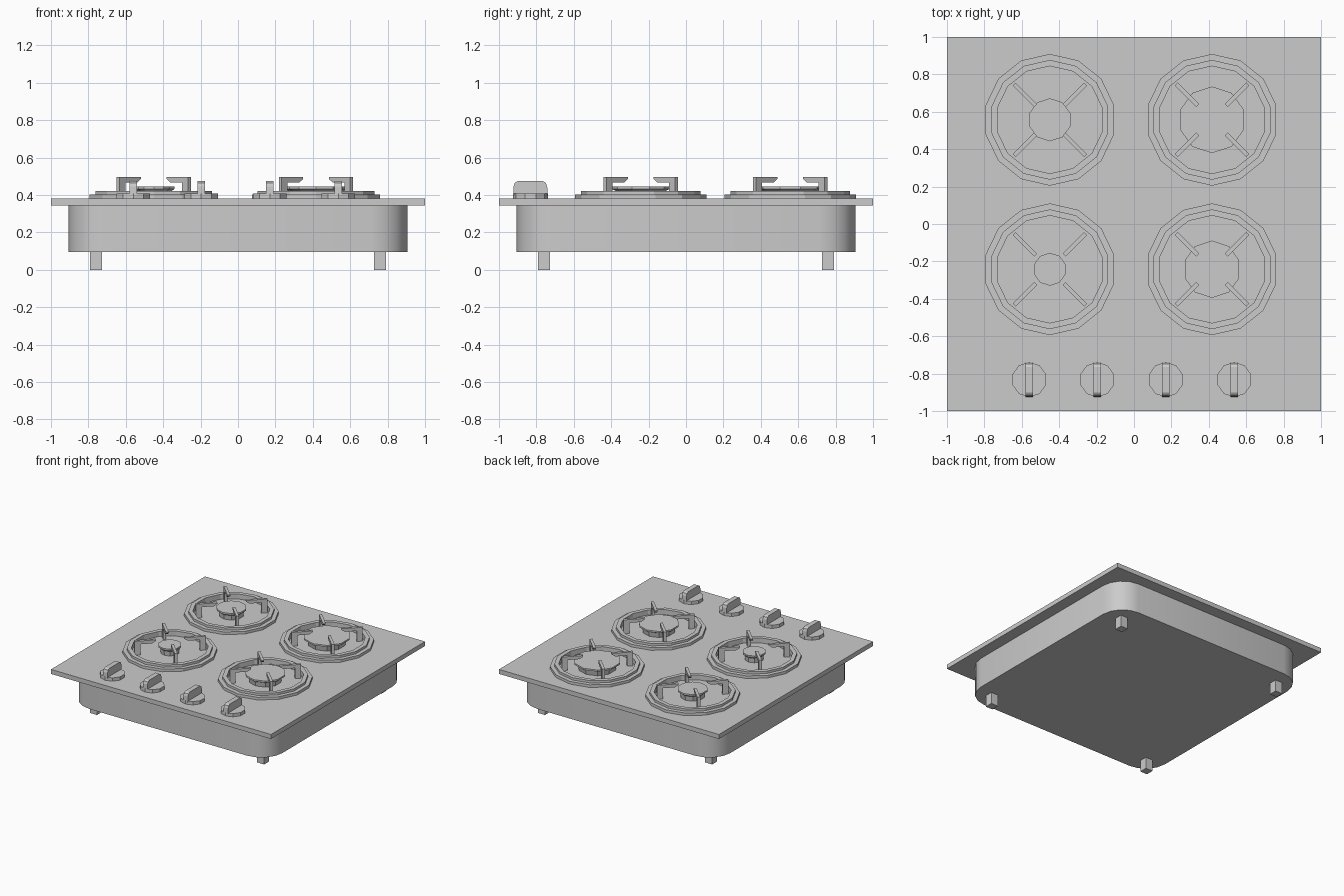
import bpy, bmesh
from math import sin, cos, pi, radians
from mathutils import Matrix, Vector

if "Cube" in bpy.data.objects:
    bpy.data.objects.remove(bpy.data.objects["Cube"])


def make(name, bm, loc=(0, 0, 0)):
    bmesh.ops.recalc_face_normals(bm, faces=bm.faces[:])
    me = bpy.data.meshes.new(name)
    bm.to_mesh(me)
    bm.free()
    ob = bpy.data.objects.new(name, me)
    ob.location = loc
    bpy.context.collection.objects.link(ob)
    return ob


def extrude(bm, pts, vec):
    """Prism from a planar outline swept along vec."""
    face = bm.faces.new([bm.verts.new(p) for p in pts])
    res = bmesh.ops.extrude_face_region(bm, geom=[face], use_keep_orig=True)
    moved = [v for v in res["geom"] if isinstance(v, bmesh.types.BMVert)]
    bmesh.ops.translate(bm, verts=moved, vec=vec)


def lathe(bm, profile, n, closed=False):
    """Rings of n sides from (radius, z) points, starting with a vertex at +y."""
    rings = [[bm.verts.new((r * cos(pi / 2 + 2 * pi * i / n),
                            r * sin(pi / 2 + 2 * pi * i / n), z))
              for i in range(n)] for r, z in profile]
    pairs = list(zip(rings, rings[1:]))
    if closed:
        pairs.append((rings[-1], rings[0]))
    else:
        bm.faces.new(rings[0])
        bm.faces.new(rings[-1])
    for a, b in pairs:
        for i in range(n):
            j = (i + 1) % n
            bm.faces.new((a[i], a[j], b[j], b[i]))


def box(name, size, loc):
    bm = bmesh.new()
    bmesh.ops.create_cube(bm, size=1, matrix=Matrix.Diagonal((*size, 1)))
    return make(name, bm, loc)


# Top plate
box("top_plate", (2, 2, 0.037), (0, 0, 0.3625))

# Body with rounded corners
half, rad, segs = 0.905, 0.19, 4
outline = []
for k, (sx, sy) in enumerate([(1, 1), (-1, 1), (-1, -1), (1, -1)]):
    for i in range(segs + 1):
        a = pi / 2 * (k + i / segs)
        outline.append((sx * (half - rad) + rad * cos(a),
                        sy * (half - rad) + rad * sin(a), 0.095))
bm = bmesh.new()
extrude(bm, outline, (0, 0, 0.25))
body = make("body", bm)
bpy.context.view_layer.objects.active = body
body.select_set(True)
bpy.ops.object.shade_smooth_by_angle(angle=radians(35))
body.select_set(False)

# Feet
for sx in (-1, 1):
    for sy in (-1, 1):
        box("foot", (0.065, 0.065, 0.097), (sx * 0.76, sy * 0.76, 0.0485))

# Burners: stepped ring, cap and four pan supports each
RING = [(0.352, 0.38), (0.352, 0.403), (0.32, 0.403), (0.32, 0.422),
        (0.287, 0.422), (0.287, 0.38)]
PRONG = [(0.27, 0.38), (0.27, 0.495), (0.108, 0.495), (0.108, 0.486),
         (0.135, 0.468), (0.225, 0.468), (0.225, 0.38)]
BURNERS = [(-0.45, 0.557, 0.115), (0.417, 0.557, 0.178),
           (-0.45, -0.242, 0.088), (0.417, -0.242, 0.153)]
for x, y, cap in BURNERS:
    bm = bmesh.new()
    lathe(bm, RING, 14, closed=True)
    make("burner_ring", bm, (x, y, 0))
    bm = bmesh.new()
    lathe(bm, [(cap * 0.8, 0.38), (cap * 0.85, 0.42),
               (cap, 0.432), (cap, 0.445)], 10)
    make("burner_cap", bm, (x, y, 0))
    bm = bmesh.new()
    for k in range(4):
        a = pi / 4 + k * pi / 2
        d, s = Vector((cos(a), sin(a), 0)), Vector((-sin(a), cos(a), 0))
        extrude(bm, [d * r - s * 0.011 + Vector((0, 0, z)) for r, z in PRONG],
                s * 0.022)
    make("pan_support", bm, (x, y, 0))

# Control knobs: disc base with an upright grip
GRIP = [(-0.092, 0.40), (-0.09, 0.445), (-0.083, 0.465), (-0.068, 0.474),
        (0.068, 0.474), (0.083, 0.465), (0.09, 0.445), (0.092, 0.40)]
for x in (-0.56, -0.197, 0.17, 0.536):
    bm = bmesh.new()
    lathe(bm, [(0.094, 0.38), (0.094, 0.408)], 10)
    extrude(bm, [(-0.02, y, z) for y, z in GRIP], (0.04, 0, 0))
    make("control_knob", bm, (x, -0.832, 0))
